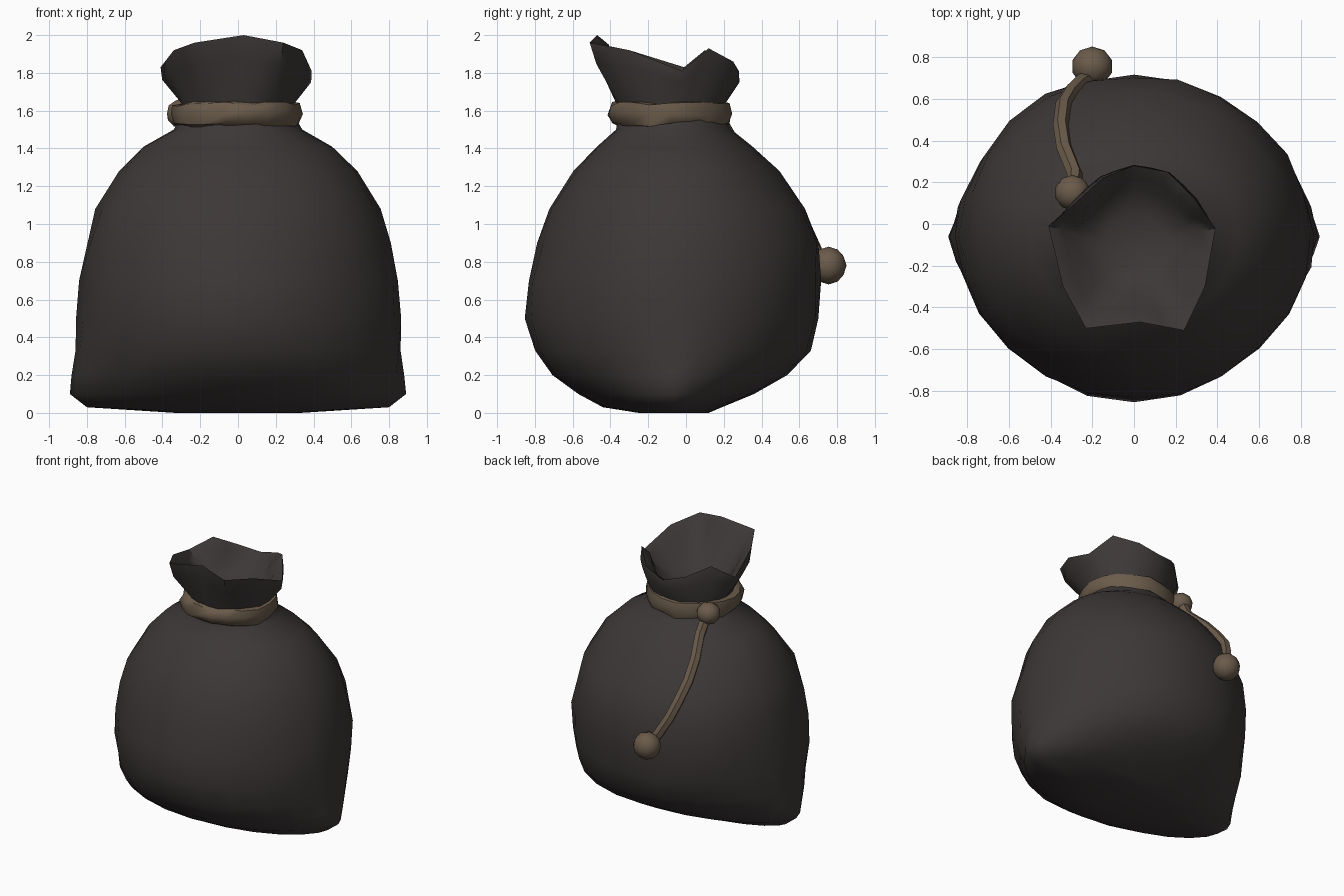
import bpy, bmesh, math, random
from mathutils import Vector
from mathutils.bvhtree import BVHTree

if "Cube" in bpy.data.objects:
    bpy.data.objects.remove(bpy.data.objects["Cube"])

random.seed(4)
N = 24  # segments around the sack


def material(name, rgb):
    m = bpy.data.materials.new(name)
    m.diffuse_color = (*rgb, 1)
    m.use_nodes = True
    m.node_tree.nodes["Principled BSDF"].inputs["Base Color"].default_value = m.diffuse_color
    return m


CLOTH = material("dark cloth", (0.046, 0.039, 0.038))
ROPE = material("brown rope", (0.145, 0.105, 0.07))


def finish(obj, mat, angle):
    obj.data.materials.clear()
    obj.data.materials.append(mat)
    bpy.ops.object.select_all(action='DESELECT')
    obj.select_set(True)
    bpy.context.view_layer.objects.active = obj
    bpy.ops.object.shade_smooth_by_angle(angle=math.radians(angle))
    return obj


def skin(name, rings, mat, loop=False, angle=50):
    """Join a stack of point rings into one surface."""
    bm = bmesh.new()
    rows = [[bm.verts.new(p) for p in r] for r in rings]
    pairs = list(zip(rows, rows[1:])) + ([(rows[-1], rows[0])] if loop else [])
    for a, b in pairs:
        n = len(a)
        for i in range(n):
            j = (i + 1) % n
            bm.faces.new((a[i], a[j], b[j], b[i]))
    if not loop:
        bm.faces.new(rows[0][::-1])
        bm.faces.new(rows[-1])
    bmesh.ops.recalc_face_normals(bm, faces=bm.faces[:])
    tree = BVHTree.FromBMesh(bm)
    me = bpy.data.meshes.new(name)
    bm.to_mesh(me)
    bm.free()
    obj = bpy.data.objects.new(name, me)
    bpy.context.collection.objects.link(obj)
    finish(obj, mat, angle)
    return tree


# Sack body: z, half width, front y, back y, corner pinch
profile = [
    (0.00, .33, -.25, .12, 1.0), (0.03, .80, -.44, .19, 1.2),
    (0.10, .89, -.57, .36, 1.3), (0.20, .885, -.72, .55, 1.25),
    (0.33, .88, -.81, .67, 1.2), (0.50, .865, -.855, .72, 1.1),
    (0.70, .85, -.84, .73, 1.0), (0.90, .81, -.79, .72, 1.0),
    (1.08, .76, -.74, .645, 1.0), (1.28, .64, -.61, .50, 1.0),
    (1.41, .51, -.48, .36, 1.0), (1.50, .34, -.37, .24, 1.0),
    (1.57, .30, -.36, .20, 1.0), (1.64, .30, -.37, .21, 1.0)]
rings = []
for z, rx, yf, yb, p in profile:
    ring = []
    for i in range(N):
        t = 2 * math.pi * i / N
        s = math.sin(t)
        w = 1 - (random.uniform(0, .025) if .15 < z < 1.45 else 0)
        reach = (yb + .06) if s > 0 else (-.06 - yf)
        y = -.06 + math.copysign(abs(s) ** p, s) * reach * w
        ring.append(Vector((rx * math.cos(t) * w, y, z)))
    rings.append(ring)

# Ragged open mouth above the tie, folded over into a funnel
control = [(.39, -.02, 1.81), (.29, .12, 1.93), (.16, .25, 1.86), (0, .28, 1.81),
           (-.15, .22, 1.85), (-.28, .10, 1.92), (-.41, -.01, 1.83),
           (-.34, -.30, 1.92), (-.23, -.50, 1.96), (.03, -.47, 2.0),
           (.24, -.51, 1.96), (.34, -.30, 1.92)]
rim = []
for a, b in zip(control, control[1:] + control[:1]):
    rim += [Vector(a), (Vector(a) + Vector(b)) / 2]
mid = Vector((0, -.09, 0))


def scaled(v, k, z):
    q = mid + (v - mid) * k
    return Vector((q.x, q.y, z))


neck = rings[-1]
flare = []
for n, r in zip(neck, rim):
    q = n.lerp(r, .65)
    flare.append(scaled(q, 1.08, q.z))
inner = [scaled(r, .84, r.z - .05) for r in rim]
funnel = [scaled(n, .85, 1.72) for n in neck]
floor = [scaled(n, .45, 1.66) for n in neck]
rings += [flare, rim, inner, funnel, floor]
surface = skin("sack", rings, CLOTH, angle=60)

# Rope band around the neck: radius, height
section = [(.27, 1.51), (.335, 1.525), (.35, 1.585), (.335, 1.635), (.28, 1.645)]
band = []
for r, z in section:
    ring = []
    for i in range(18):
        t = 2 * math.pi * i / 18
        k = r + random.uniform(-.012, .008)
        ring.append((-.01 + k * math.cos(t), -.085 + k * .94 * math.sin(t),
                     z + random.uniform(-.012, .012)))
    band.append(ring)
skin("neck_rope", band, ROPE, loop=True)


# Knots: one at the back left of the neck, one at the end of the tail
def knot(name, loc, size):
    bpy.ops.mesh.primitive_ico_sphere_add(subdivisions=2, radius=1, location=loc)
    o = bpy.context.object
    o.name = name
    o.scale = size
    finish(o, ROPE, 50)


knot("neck_knot", (-.295, .15, 1.585), (.085, .085, .08))
knot("tail_knot", (-.2, .755, .78), (.10, .095, .10))

# Rope tail lying on the back of the sack
path = [Vector((-.29, .17, 1.57))]
for x, z in [(-.28, 1.44), (-.33, 1.32), (-.345, 1.2), (-.335, 1.08),
             (-.30, .97), (-.25, .87), (-.2, .79)]:
    hit, normal = surface.ray_cast(Vector((x, 3, z)), Vector((0, -1, 0)))[:2]
    path.append(hit + normal * .012)
cu = bpy.data.curves.new("rope_tail", 'CURVE')
cu.dimensions = '3D'
cu.bevel_depth = .038
cu.bevel_resolution = 1
sp = cu.splines.new('POLY')
sp.points.add(len(path) - 1)
for pt, v in zip(sp.points, path):
    pt.co = (*v, 1)
tail = bpy.data.objects.new("rope_tail", cu)
bpy.context.collection.objects.link(tail)
bpy.ops.object.select_all(action='DESELECT')
tail.select_set(True)
bpy.context.view_layer.objects.active = tail
bpy.ops.object.convert(target='MESH')
finish(bpy.context.object, ROPE, 50)
